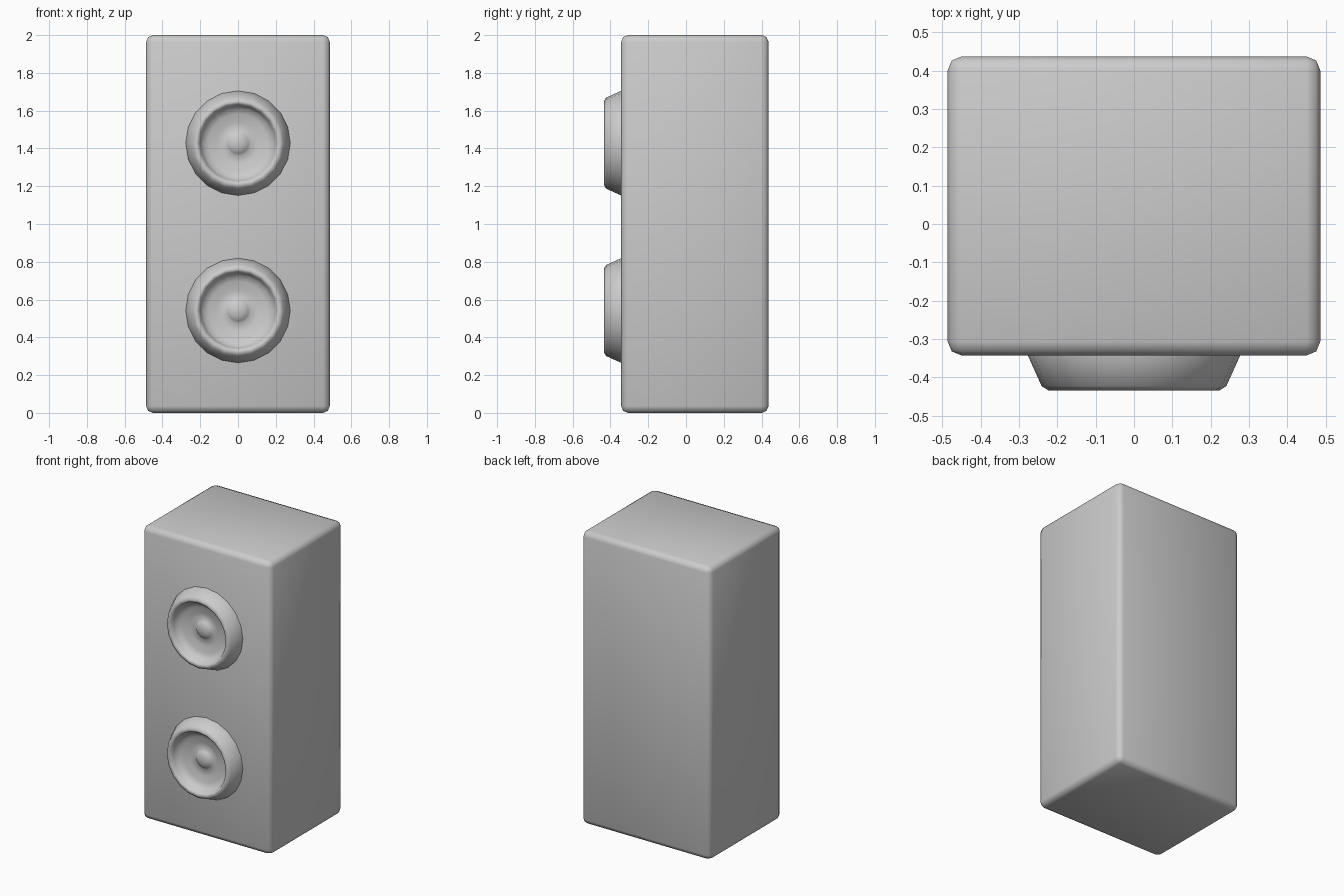
import bpy, bmesh, math

if "Cube" in bpy.data.objects:
    bpy.data.objects.remove(bpy.data.objects["Cube"])

FRONT = -0.343  # y of the cabinet's front face


def finish(name, bm, angle):
    bmesh.ops.recalc_face_normals(bm, faces=bm.faces)
    mesh = bpy.data.meshes.new(name)
    bm.to_mesh(mesh)
    bm.free()
    obj = bpy.data.objects.new(name, mesh)
    bpy.context.collection.objects.link(obj)
    bpy.ops.object.select_all(action='DESELECT')
    obj.select_set(True)
    bpy.context.view_layer.objects.active = obj
    bpy.ops.object.shade_smooth_by_angle(angle=math.radians(angle))
    return obj


# Cabinet: box with small rounded edges
bm = bmesh.new()
bmesh.ops.create_cube(bm, size=1)
for v in bm.verts:
    v.co.x *= 0.972
    v.co.y = FRONT if v.co.y < 0 else 0.437
    v.co.z = 0 if v.co.z < 0 else 2
bmesh.ops.bevel(bm, geom=bm.edges[:], offset=0.036, offset_type='OFFSET',
                segments=2, profile=0.5, affect='EDGES')
finish("cabinet", bm, 50)


def speaker(name, z, sides=20):
    # (radius, distance out from the cabinet), from outer rim to centre dome
    profile = [(0.277, -0.005), (0.277, 0.0), (0.241, 0.08), (0.222, 0.092),
               (0.208, 0.086), (0.2, 0.065), (0.185, 0.04), (0.155, 0.03),
               (0.11, 0.021), (0.068, 0.015), (0.055, 0.028), (0.03, 0.039)]
    bm = bmesh.new()
    rings = []
    for r, d in profile:
        rings.append([bm.verts.new((r * math.sin(math.tau * i / sides), FRONT - d,
                                    z + r * math.cos(math.tau * i / sides)))
                      for i in range(sides)])
    for a, b in zip(rings, rings[1:]):
        for i in range(sides):
            j = (i + 1) % sides
            bm.faces.new((a[i], a[j], b[j], b[i]))
    tip = bm.verts.new((0, FRONT - 0.042, z))
    for i in range(sides):
        bm.faces.new((rings[-1][i], rings[-1][(i + 1) % sides], tip))
    bm.faces.new(rings[0])
    return finish(name, bm, 75)


# Two identical speaker drivers
speaker("upper_driver", 1.428)
speaker("lower_driver", 0.542)
